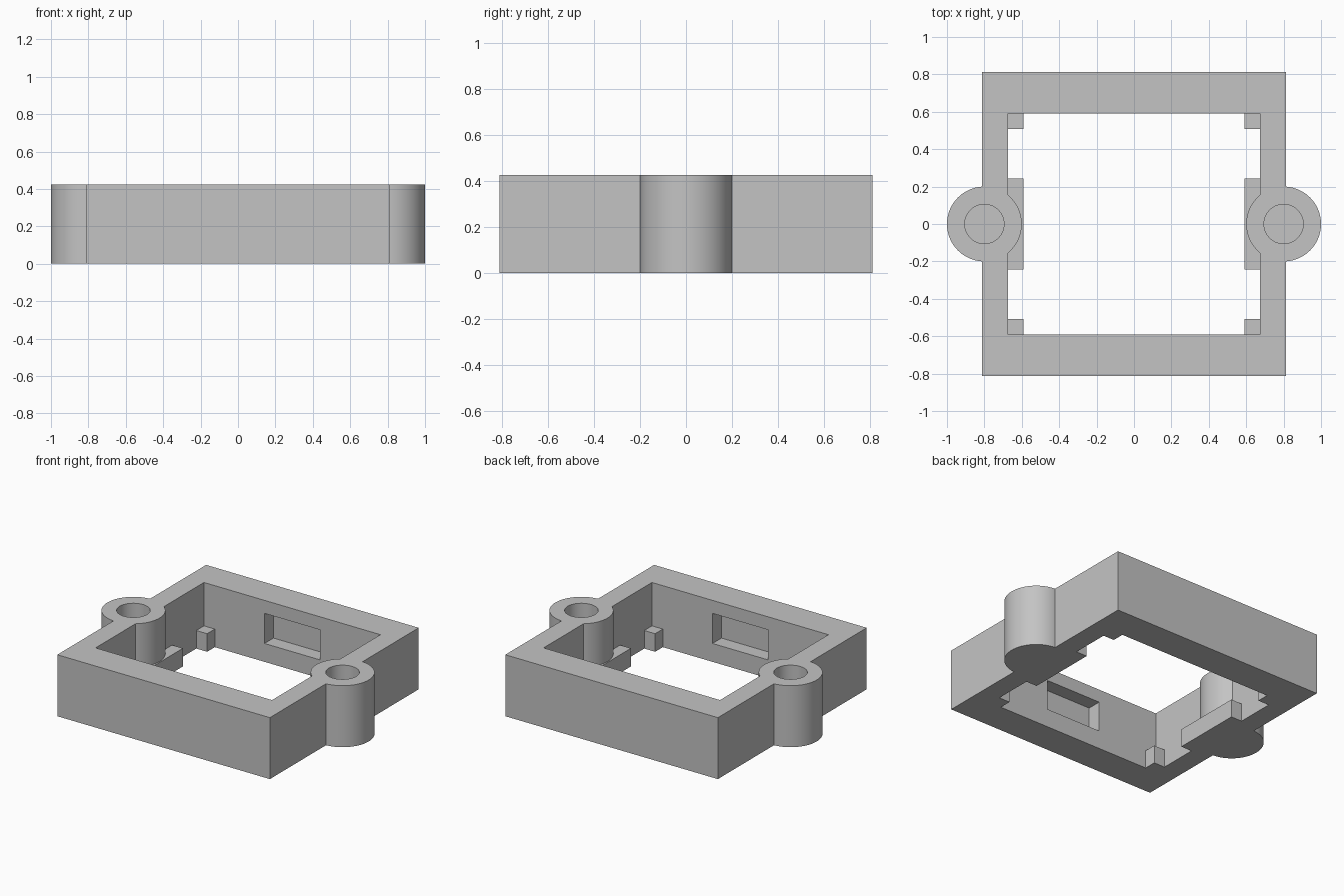
import bpy, math

if "Cube" in bpy.data.objects:
    bpy.data.objects.remove(bpy.data.objects["Cube"])

H = 0.425          # overall height
BOSS_X = 0.80      # screw boss centre
HOLE_R = 0.105

grey = bpy.data.materials.new("plain grey")
grey.diffuse_color = (0.55, 0.55, 0.55, 1)
grey.use_nodes = True
grey.node_tree.nodes["Principled BSDF"].inputs["Base Color"].default_value = grey.diffuse_color


def box(name, x0, x1, y0, y1, z0, z1):
    bpy.ops.mesh.primitive_cube_add(
        size=1, location=((x0 + x1) / 2, (y0 + y1) / 2, (z0 + z1) / 2))
    ob = bpy.context.object
    ob.name = name
    ob.scale = (x1 - x0, y1 - y0, z1 - z0)
    bpy.ops.object.transform_apply(location=True, rotation=True, scale=True)
    ob.data.materials.append(grey)
    return ob


def cylinder(name, x, r, z0, z1):
    bpy.ops.mesh.primitive_cylinder_add(
        vertices=96, radius=r, depth=z1 - z0, location=(x, 0, (z0 + z1) / 2))
    ob = bpy.context.object
    ob.name = name
    bpy.ops.object.transform_apply(location=True, rotation=True, scale=True)
    ob.data.materials.append(grey)
    return ob


def combine(target, tool, operation):
    mod = target.modifiers.new(operation.lower(), 'BOOLEAN')
    mod.operation = operation
    mod.solver = 'EXACT'
    mod.object = tool
    bpy.context.view_layer.objects.active = target
    bpy.ops.object.modifier_apply(modifier=mod.name)
    bpy.data.objects.remove(tool, do_unlink=True)


# Rectangular frame with its open middle
frame = box("frame", -0.813, 0.813, -0.813, 0.813, 0, H)
combine(frame, box("opening", -0.675, 0.675, -0.592, 0.592, -0.1, H + 0.1), 'DIFFERENCE')

# Blind window recesses in the inner front and back walls
for s in (-1, 1):
    y0, y1 = sorted((s * 0.5, s * 0.69))
    combine(frame, box("recess", -0.212, 0.212, y0, y1, 0.127, 0.335), 'DIFFERENCE')

for s in (-1, 1):
    # Low side pad and corner posts along the inner side walls
    x0, x1 = sorted((s * 0.592, s * 0.72))
    combine(frame, box("side_pad", x0, x1, -0.244, 0.244, 0, 0.125), 'UNION')
    for t in (-1, 1):
        y0, y1 = sorted((t * 0.508, t * 0.64))
        combine(frame, box("corner_post", x0, x1, y0, y1, 0, 0.125), 'UNION')
    # Screw boss straddling the side wall, then its hole
    combine(frame, cylinder("screw_boss", s * BOSS_X, 0.2, 0, H), 'UNION')
    combine(frame, cylinder("screw_hole", s * BOSS_X, HOLE_R, -0.1, H + 0.1), 'DIFFERENCE')

bpy.ops.object.select_all(action='DESELECT')
frame.select_set(True)
bpy.context.view_layer.objects.active = frame
bpy.ops.object.shade_smooth_by_angle(angle=math.radians(30))

# Thin downward-facing skin closing each hole at the base
for s in (-1, 1):
    bpy.ops.mesh.primitive_circle_add(
        vertices=96, radius=HOLE_R, fill_type='NGON', location=(s * BOSS_X, 0, 0))
    cap = bpy.context.object
    cap.name = "hole_cap_left" if s < 0 else "hole_cap_right"
    cap.data.flip_normals()
    cap.data.materials.append(grey)
